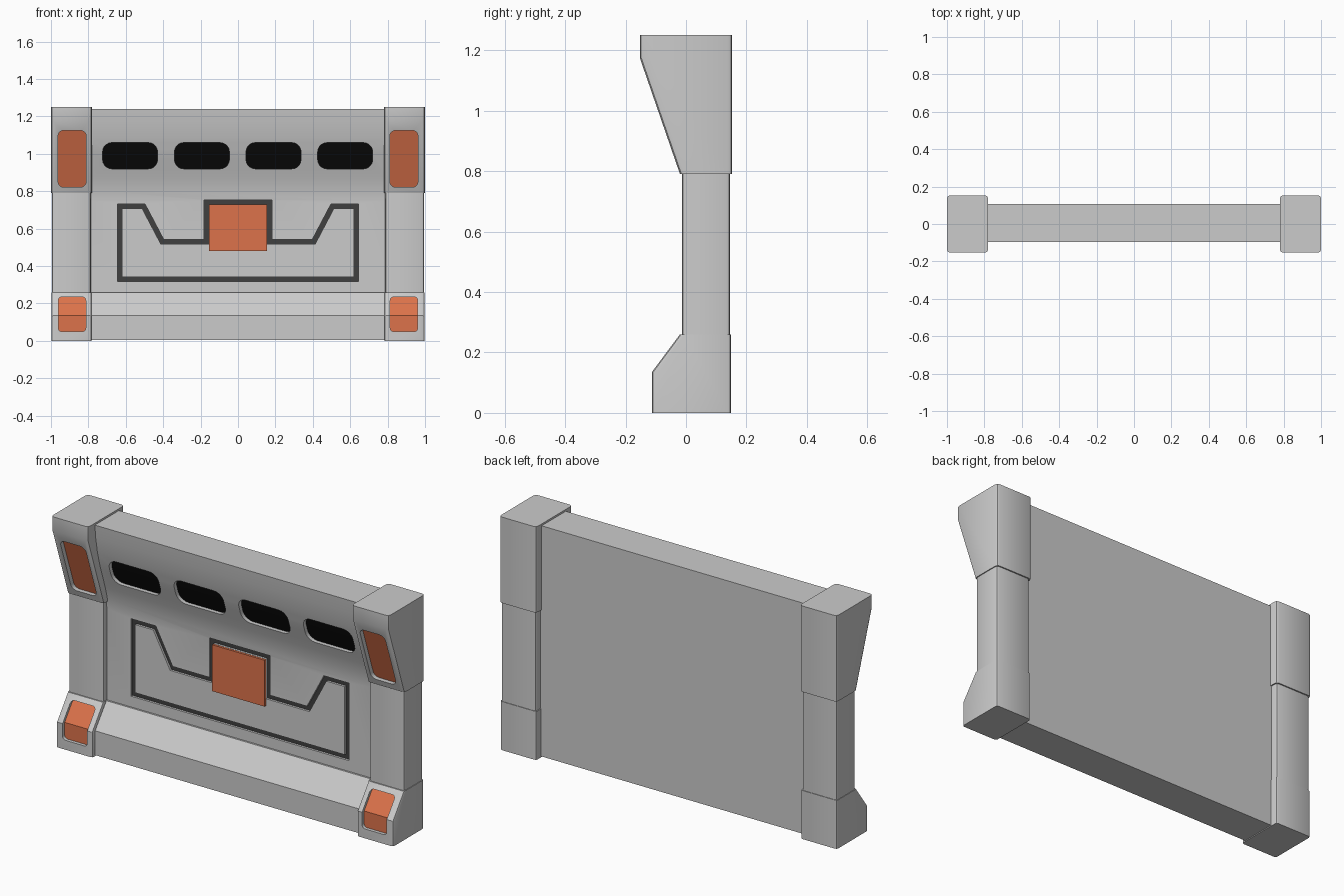
import bpy, bmesh, math
from mathutils import Vector

if "Cube" in bpy.data.objects:
    bpy.data.objects.remove(bpy.data.objects["Cube"])


def material(name, rgb):
    m = bpy.data.materials.new(name)
    m.diffuse_color = (*rgb, 1)
    m.use_nodes = True
    m.node_tree.nodes["Principled BSDF"].inputs["Base Color"].default_value = m.diffuse_color
    return m


ORANGE = material("orange", (0.72, 0.17, 0.07))
BLACK = material("black", (0.003, 0.003, 0.003))
DARK = material("dark_grey", (0.05, 0.05, 0.05))


def finish(name, bm, mat=None):
    bmesh.ops.recalc_face_normals(bm, faces=bm.faces[:])
    me = bpy.data.meshes.new(name)
    bm.to_mesh(me)
    bm.free()
    ob = bpy.data.objects.new(name, me)
    bpy.context.collection.objects.link(ob)
    if mat:
        me.materials.append(mat)
    return ob


def extrude(name, pts, offset, mat=None, bevel=0):
    bm = bmesh.new()
    face = bm.faces.new([bm.verts.new(p) for p in pts])
    new = bmesh.ops.extrude_face_region(bm, geom=[face])["geom"]
    bmesh.ops.translate(bm, vec=offset, verts=[v for v in new if isinstance(v, bmesh.types.BMVert)])
    bmesh.ops.recalc_face_normals(bm, faces=bm.faces[:])
    if bevel:
        def upright(e):
            d = e.verts[0].co - e.verts[1].co
            return abs(d.z) > 0.5 * d.length
        bmesh.ops.bevel(bm, geom=[e for e in bm.edges if upright(e)], offset=bevel,
                        segments=2, profile=0.5, affect='EDGES')
    return finish(name, bm, mat)


def side_prism(name, profile, x0, x1, shift=0, mat=None, bevel=0):
    return extrude(name, [(x0, y + shift, z) for y, z in profile], (x1 - x0, 0, 0), mat, bevel)


def rounded_cutter(x0, x1, z0, z1, r, y_end):
    pts = []
    for k, (cx, cz) in enumerate([(x1 - r, z1 - r), (x0 + r, z1 - r), (x0 + r, z0 + r), (x1 - r, z0 + r)]):
        for i in range(6):
            a = math.pi / 2 * (k + i / 5)
            pts.append((cx + r * math.cos(a), -0.3, cz + r * math.sin(a)))
    return extrude("cutter", pts, (0, y_end + 0.3, 0))


def ring_cutter(path, w, y_end):
    # closed band of constant width around a path
    n = len(path)
    bm = bmesh.new()
    rows = []
    for i in range(n):
        p, q, r = (Vector(path[(i + k) % n]) for k in (-1, 0, 1))
        a, b = (q - p).normalized(), (r - q).normalized()
        na, nb = Vector((-a.y, a.x)), Vector((-b.y, b.x))
        m = (na + nb) / (1 + na.dot(nb)) * w
        rows.append([bm.verts.new((c.x, y, c.y)) for c, y in
                     ((q + m, -0.3), (q - m, -0.3), (q - m, y_end), (q + m, y_end))])
    for i in range(n):
        for k in range(4):
            s, t = rows[i], rows[(i + 1) % n]
            bm.faces.new((s[k], s[(k + 1) % 4], t[(k + 1) % 4], t[k]))
    return finish("cutter", bm)


def apply(ob, mod):
    bpy.ops.object.select_all(action='DESELECT')
    bpy.context.view_layer.objects.active = ob
    ob.select_set(True)
    bpy.ops.object.modifier_apply(modifier=mod.name)


def boolean(ob, cutter, op):
    m = ob.modifiers.new("cut", 'BOOLEAN')
    m.solver = 'EXACT'
    m.operation = op
    m.object = cutter
    apply(ob, m)


def recess(body, cutter, name, profile, xs, depth, mat):
    # cut a hole and fill it with an insert following the body profile, set back by depth
    cutter.hide_render = True
    boolean(body, cutter, 'DIFFERENCE')
    insert = side_prism(name, profile, *xs, shift=depth, mat=mat)
    boolean(insert, cutter, 'INTERSECT')
    bpy.data.objects.remove(cutter)
    return insert


def mirror(ob):
    m = ob.modifiers.new("mirror", 'MIRROR')
    m.use_axis[0] = True
    m.use_clip = False
    apply(ob, m)


def smooth(ob):
    bpy.ops.object.select_all(action='DESELECT')
    bpy.context.view_layer.objects.active = ob
    ob.select_set(True)
    bpy.ops.object.shade_smooth_by_angle(angle=math.radians(28))


# Wall panel with sloped plinth and curved overhang
wall = [(0.107, 0.005), (-0.09, 0.005), (-0.09, 0.135), (0.005, 0.26), (0.015, 0.26),
        (0.015, 0.75), (0.008, 0.81), (-0.008, 0.87), (-0.055, 1.01), (-0.076, 1.09),
        (-0.09, 1.17), (-0.097, 1.24), (0.107, 1.24)]
panel = side_prism("wall_panel", wall, -0.8, 0.8)

# Four vent slots
for i, c in enumerate((-0.577, -0.193, 0.19, 0.573)):
    cut = rounded_cutter(c - 0.147, c + 0.147, 0.92, 1.06, 0.05, 0.06)
    recess(panel, cut, f"vent_{i + 1}", wall, (-0.79, 0.79), 0.022, BLACK)

# Dark decorative groove
half = [(0.633, 0.33), (0.633, 0.72), (0.505, 0.72), (0.405, 0.53), (0.168, 0.53), (0.168, 0.742)]
path = half + [(-x, z) for x, z in reversed(half)]
recess(panel, ring_cutter(path, 0.0125, 0.06), "wall_groove", wall, (-0.79, 0.79), 0.012, DARK)
smooth(panel)

# Centre plate
extrude("centre_plate", [(-0.155, 0.003, 0.48), (0.155, 0.003, 0.48), (0.155, 0.003, 0.728),
                         (-0.155, 0.003, 0.728)], (0, 0.03, 0), ORANGE)

# Pillars: flared head, plain shaft, sloped foot
head = [(0.153, 0.79), (-0.02, 0.79), (-0.153, 1.175), (-0.153, 1.25), (0.153, 1.25)]
shaft = [(0.146, 0.25), (-0.014, 0.25), (-0.014, 0.8), (0.146, 0.8)]
foot = [(0.149, 0), (-0.113, 0), (-0.113, 0.135), (-0.02, 0.26), (0.149, 0.26)]
head_ob = side_prism("pillar_heads", head, 0.78, 1.0, bevel=0.016)
shaft_ob = side_prism("pillar_shafts", shaft, 0.787, 0.995, bevel=0.014)
foot_ob = side_prism("pillar_feet", foot, 0.783, 0.998, bevel=0.012)

# Recessed lamps in heads and feet
upper = recess(head_ob, rounded_cutter(0.812, 0.962, 0.822, 1.125, 0.03, 0.08),
               "upper_lamps", head, (0.79, 0.99), 0.025, ORANGE)
lower = recess(foot_ob, rounded_cutter(0.814, 0.96, 0.05, 0.235, 0.018, 0.06),
               "lower_lamps", foot, (0.79, 0.99), 0.018, ORANGE)
for ob in (head_ob, shaft_ob, foot_ob, upper, lower):
    mirror(ob)
    smooth(ob)
